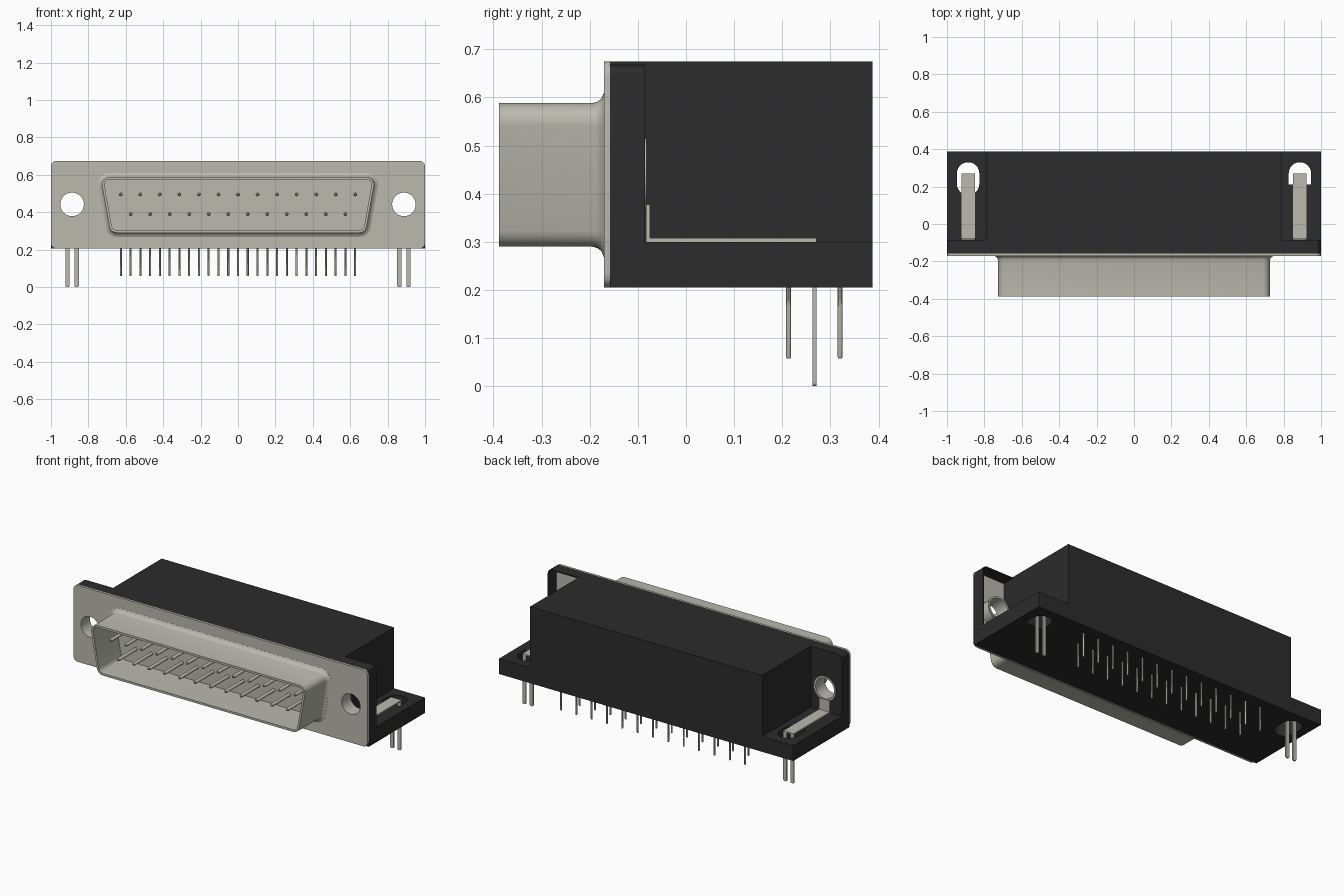
import bpy, bmesh
from math import sin, cos, pi, atan2, radians
from mathutils import Vector

cube = bpy.data.objects.get("Cube")
if cube:
    bpy.data.objects.remove(cube, do_unlink=True)


def material(name, rgb):
    m = bpy.data.materials.new(name)
    m.use_nodes = True
    colour = (*rgb, 1)
    m.diffuse_color = colour
    m.node_tree.nodes["Principled BSDF"].inputs["Base Color"].default_value = colour
    return m


METAL = material("warm grey metal", (0.49, 0.49, 0.43))
PLASTIC = material("black plastic", (0.025, 0.025, 0.026))


def loft(name, rings, mat, closed=False):
    """Skin matching rings of points; cap the ends unless closed into a loop."""
    bm = bmesh.new()
    vs = [[bm.verts.new(p) for p in ring] for ring in rings]
    n = len(vs[0])
    pairs = list(zip(vs, vs[1:])) + ([(vs[-1], vs[0])] if closed else [])
    for a, b in pairs:
        for i in range(n):
            j = (i + 1) % n
            bm.faces.new((a[i], a[j], b[j], b[i]))
    if not closed:
        bm.faces.new(vs[0])
        bm.faces.new(vs[-1])
    bmesh.ops.recalc_face_normals(bm, faces=bm.faces)
    mesh = bpy.data.meshes.new(name)
    bm.to_mesh(mesh)
    bm.free()
    mesh.materials.append(mat)
    mesh.shade_smooth()
    mesh.set_sharp_from_angle(angle=radians(35))
    ob = bpy.data.objects.new(name, mesh)
    bpy.context.scene.collection.objects.link(ob)
    return ob


def at_y(outline, y):
    return [(u, y, v) for u, v in outline]


def at_z(outline, z):
    return [(u, v, z) for u, v in outline]


def rounded(corners, radii, grow=0.0, steps=6):
    """Counter-clockwise convex outline with rounded corners, offset by grow."""
    out = []
    n = len(corners)
    for i in range(n):
        p = Vector(corners[i])
        d1 = (p - Vector(corners[i - 1])).normalized()
        d2 = (Vector(corners[(i + 1) % n]) - p).normalized()
        r = radii[i]
        if r == 0:
            out.append(tuple(p))
            continue
        turn = d1.angle(d2)
        centre = p + (d2 - d1).normalized() * r / cos(turn / 2)
        start = atan2(-d1.x, d1.y)
        for k in range(steps + 1):
            a = start + turn * k / steps
            out.append((centre.x + (r + grow) * cos(a), centre.y + (r + grow) * sin(a)))
    return out


def rect(u0, u1, v0, v1):
    return [(u0, v0), (u1, v0), (u1, v1), (u0, v1)]


def circle(u, v, r, n=32):
    return [(u + r * cos(2 * pi * i / n), v + r * sin(2 * pi * i / n)) for i in range(n)]


def box(name, x0, x1, y0, y1, z0, z1, mat):
    r = rect(x0, x1, y0, y1)
    return loft(name, [at_z(r, z0), at_z(r, z1)], mat)


def cut(ob, *cutters):
    for c in cutters:
        mod = ob.modifiers.new("cut", 'BOOLEAN')
        mod.object = c
        mod.operation = 'DIFFERENCE'
        mod.solver = 'EXACT'
    bpy.context.view_layer.update()
    ev = ob.evaluated_get(bpy.context.evaluated_depsgraph_get())
    mesh = bpy.data.meshes.new_from_object(ev)
    ob.modifiers.clear()
    ob.data = mesh
    mesh.set_sharp_from_angle(angle=radians(35))
    for c in cutters:
        bpy.data.objects.remove(c, do_unlink=True)


BOTTOM, TOP, SHELF = 0.205, 0.675, 0.3
FRONT, PLATE, EAR, BACK = -0.17, -0.158, -0.085, 0.387
HX, HZ, BORE = 0.887, 0.442, 0.063


def hole(x, r):
    c = circle(x, HZ, r)
    return loft("hole_cutter", [at_y(c, -0.3), at_y(c, 0.0)], METAL)


# Metal flange with two mounting holes
outline = rounded(rect(-1, 1, BOTTOM, TOP), [0.03] * 4)
flange = loft("flange", [at_y(outline, FRONT), at_y(outline, PLATE)], METAL)
cut(flange, hole(-HX, BORE), hole(HX, BORE))

# D-shaped shell: floor, inner wall, rim, outer wall and flared root
trapezoid = [(-0.682, 0.29), (0.682, 0.29), (0.735, 0.588), (-0.735, 0.588)]
profile = [(-0.013, -0.172), (-0.013, -0.388), (0, -0.388), (0, -0.195),
           (0.003, -0.184), (0.009, -0.176), (0.022, -0.1705), (0.022, -0.165)]
loft("d_shell", [at_y(rounded(trapezoid, [0.04] * 4, g), y) for g, y in profile], METAL)

# Main housing block
box("housing", -0.79, 0.79, PLATE, BACK, BOTTOM, TOP, PLASTIC)

for side, s in (("left", 1), ("right", -1)):
    cx = s * HX
    x0, x1 = sorted((s * 0.79, s))

    # Base shelf with a slot for the board lock
    shelf = box(side + "_shelf", x0, x1, PLATE, BACK, BOTTOM, SHELF, PLASTIC)
    low, r_low = (0.21, 0) if s > 0 else (0.155, 0.059)
    slot = rounded(rect(cx - 0.06, cx + 0.06, low, 0.33), [r_low, r_low, 0.059, 0.059])
    cut(shelf, loft("slot_cutter", [at_z(slot, 0.1), at_z(slot, 0.4)], PLASTIC))

    # Ear behind the flange, hollow at the back on the left side
    radii = [0, 0, 0.03, 0] if s > 0 else [0, 0, 0, 0.03]
    outline = rounded(rect(x0, x1, SHELF, TOP), radii)
    ear = loft(side + "_ear", [at_y(outline, PLATE), at_y(outline, EAR)], PLASTIC)
    if s > 0:
        cut(ear, box("pocket_cutter", 0.7, 0.992, -0.3, 0.1, 0.2, 0.667, PLASTIC))
    else:
        cut(ear, hole(cx, 0.068))

    # Mounting sleeve through the ear
    sleeve = [(BORE, -0.168), (0.067, -0.168), (0.067, -0.09), (0.074, -0.09),
              (0.074, -0.082), (BORE, -0.082)]
    loft(side + "_sleeve", [at_y(circle(cx, HZ, r), y) for r, y in sleeve], METAL, True)

    # Bent board-lock bracket: upright, strip and two prongs
    w = 0.036
    box(side + "_bracket_upright", cx - w, cx + w, -0.083, -0.075, SHELF, 0.378, METAL)
    box(side + "_bracket_strip", cx - w, cx + w, -0.083, 0.271, SHELF, 0.308, METAL)
    for k, e in (("inner", -s), ("outer", s)):
        u0, u1 = sorted((cx + e * 0.013, cx + e * w))
        prong = rounded(rect(u0, u1, 0, SHELF), [0.008, 0.008, 0, 0])
        loft(f"{side}_{k}_prong", [at_y(prong, 0.263), at_y(prong, 0.271)], METAL)

# Two rows of contacts, each with a lead below the housing
for i in range(25):
    x = (i - 12) * 0.0522
    z, y = (0.495, 0.32) if i % 2 == 0 else (0.39, 0.213)
    tip = [(0.004, -0.348), (0.008, -0.345), (0.01, -0.338), (0.01, -0.17)]
    loft(f"contact_{i + 1}", [at_y(circle(x, z, r, 12), d) for r, d in tip], METAL)
    lead = [(0.004, 0.058), (0.0055, 0.062), (0.0055, 0.21)]
    loft(f"lead_{i + 1}", [at_z(circle(x, y, r, 10), h) for r, h in lead], METAL)
